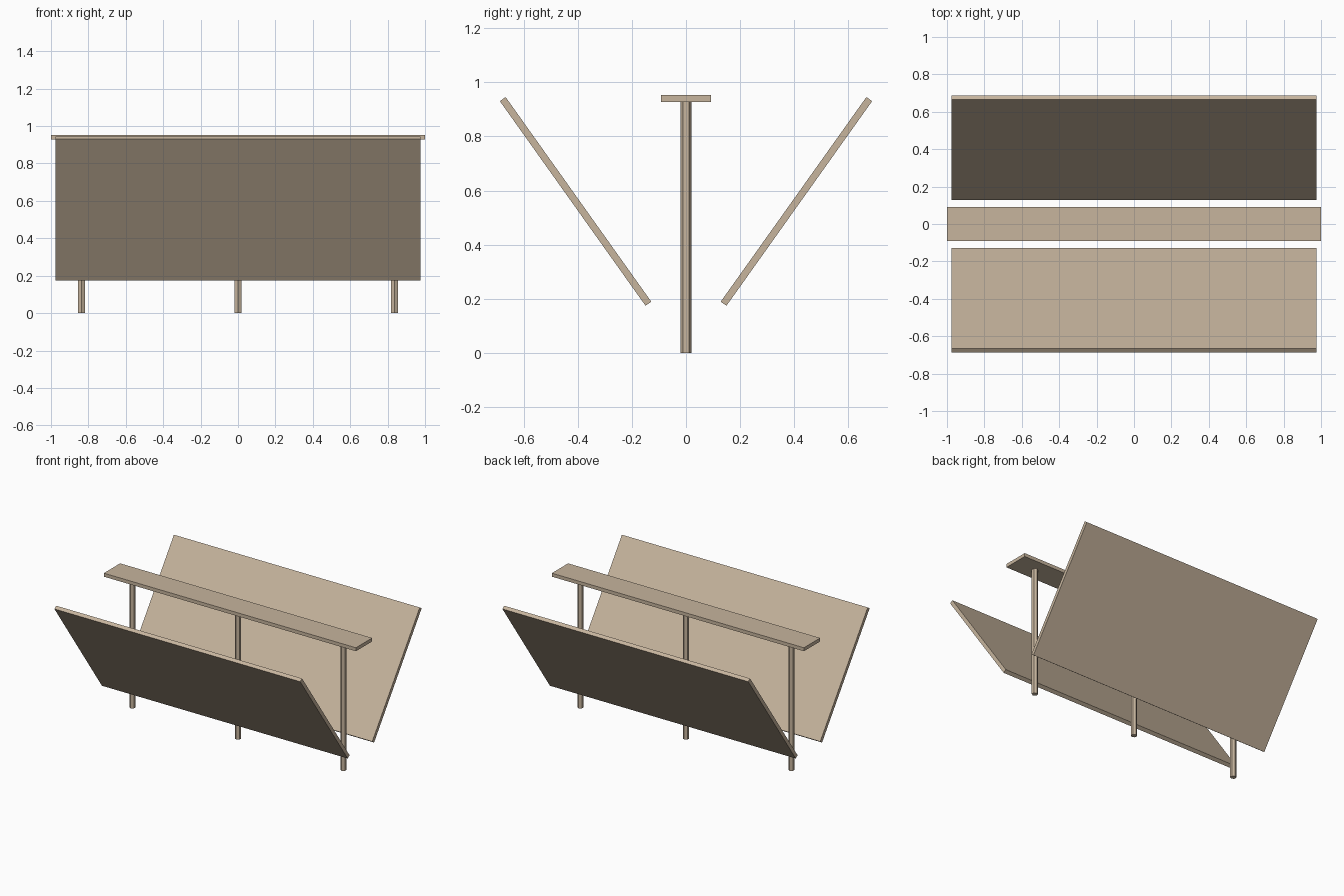
import bpy
import math

cube = bpy.data.objects.get("Cube")
if cube:
    bpy.data.objects.remove(cube, do_unlink=True)

# Wood colour
wood = bpy.data.materials.new("light_wood")
wood.use_nodes = True
colour = (0.57, 0.46, 0.34, 1.0)
wood.diffuse_color = colour
bsdf = wood.node_tree.nodes["Principled BSDF"]
bsdf.inputs["Base Color"].default_value = colour
bsdf.inputs["Roughness"].default_value = 0.8


def finish(name):
    obj = bpy.context.object
    obj.name = name
    obj.data.materials.append(wood)
    return obj


def board(name, size, location, tilt=0.0):
    bpy.ops.mesh.primitive_cube_add(size=1, location=location, rotation=(tilt, 0, 0))
    obj = finish(name)
    obj.scale = size
    return obj


# Flat top plank
TOP, PLANK = 0.953, 0.025
board("top_plank", (2.0, 0.184, PLANK), (0, 0, TOP - PLANK / 2))

# Two leaning panels, mirrored front to back
TILT = math.radians(35.45)
for name, side in (("front_panel", -1), ("back_panel", 1)):
    board(name, (1.95, 0.026, 0.928), (0, side * 0.408, 0.56), -side * TILT)

# Three six-sided posts, one corner facing forward
HEIGHT = TOP - PLANK
for name, x in (("right_post", -0.837), ("middle_post", 0), ("left_post", 0.837)):
    bpy.ops.mesh.primitive_cylinder_add(vertices=6, radius=0.021, depth=HEIGHT,
                                        location=(x, 0, HEIGHT / 2))
    finish(name)
